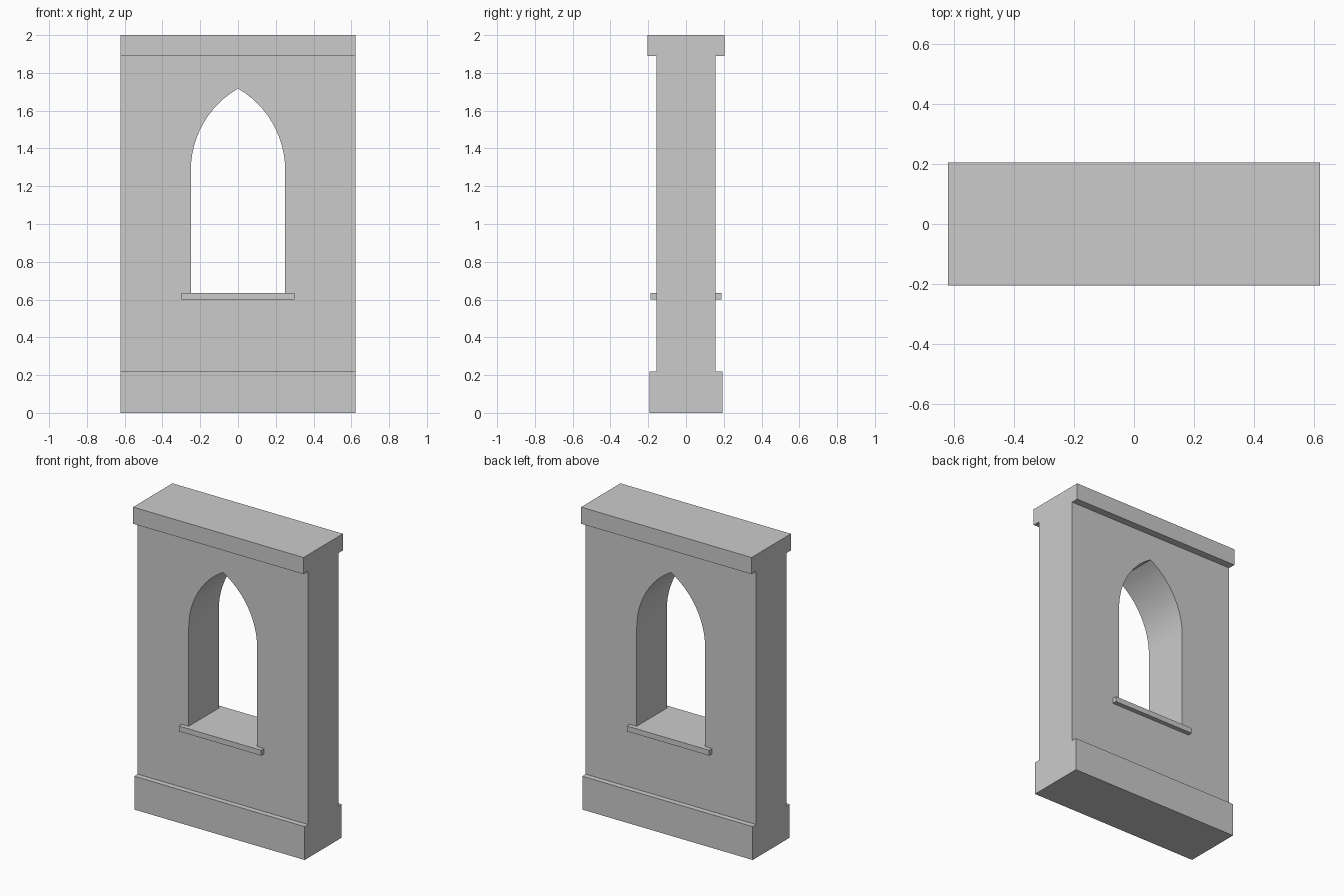
import bpy, bmesh, math

if "Cube" in bpy.data.objects:
    bpy.data.objects.remove(bpy.data.objects["Cube"])

HALF_W = 0.622      # half width of wall, base and cap
WALL_D = 0.157      # half depth of wall
BASE_TOP, CAP_BOTTOM = 0.22, 1.89


def block(name, half_x, half_y, z0, z1):
    bm = bmesh.new()
    bmesh.ops.create_cube(bm, size=1)
    for v in bm.verts:
        v.co = (v.co.x * 2 * half_x, v.co.y * 2 * half_y, z0 + (v.co.z + 0.5) * (z1 - z0))
    mesh = bpy.data.meshes.new(name)
    bm.to_mesh(mesh)
    bm.free()
    obj = bpy.data.objects.new(name, mesh)
    bpy.context.collection.objects.link(obj)
    return obj


def outline(curve, points):
    spline = curve.splines.new('POLY')
    spline.points.add(len(points) - 1)
    for p, (x, z) in zip(spline.points, points):
        p.co = (x, z, 0, 1)
    spline.use_cyclic_u = True


# Plinth, coping and window sill (sill runs through the wall)
block("base_plinth", HALF_W, 0.193, 0, BASE_TOP)
block("top_coping", HALF_W, 0.205, CAP_BOTTOM, 2.0)
block("window_sill", 0.30, 0.187, 0.60, 0.635)

# Pointed window outline: each arc is centred on the opposite springing point
half, spring, steps = 0.25, 1.284, 12
arc = []
for i in range(steps + 1):
    a = math.radians(60) * i / steps
    arc.append((2 * half * math.cos(a) - half, spring + 2 * half * math.sin(a)))
window = [(-half, 0.62), (half, 0.62)] + arc + [(-x, z) for x, z in reversed(arc[:-1])]

# Wall panel: rectangle with the window cut through, extruded to thickness
curve = bpy.data.curves.new("wall_panel", 'CURVE')
curve.dimensions = '2D'
curve.fill_mode = 'BOTH'
curve.extrude = WALL_D
outline(curve, [(-HALF_W, BASE_TOP), (HALF_W, BASE_TOP), (HALF_W, CAP_BOTTOM), (-HALF_W, CAP_BOTTOM)])
outline(curve, window)
wall = bpy.data.objects.new("wall_panel", curve)
bpy.context.collection.objects.link(wall)
wall.rotation_euler.x = math.pi / 2

# Turn the panel into a clean mesh with a smooth arch
bpy.context.view_layer.objects.active = wall
wall.select_set(True)
bpy.ops.object.convert(target='MESH')
wall = bpy.context.object
bm = bmesh.new()
bm.from_mesh(wall.data)
bmesh.ops.remove_doubles(bm, verts=bm.verts, dist=0.0005)
bmesh.ops.recalc_face_normals(bm, faces=bm.faces)
bm.to_mesh(wall.data)
bm.free()
bpy.ops.object.shade_smooth_by_angle(angle=math.radians(30))
